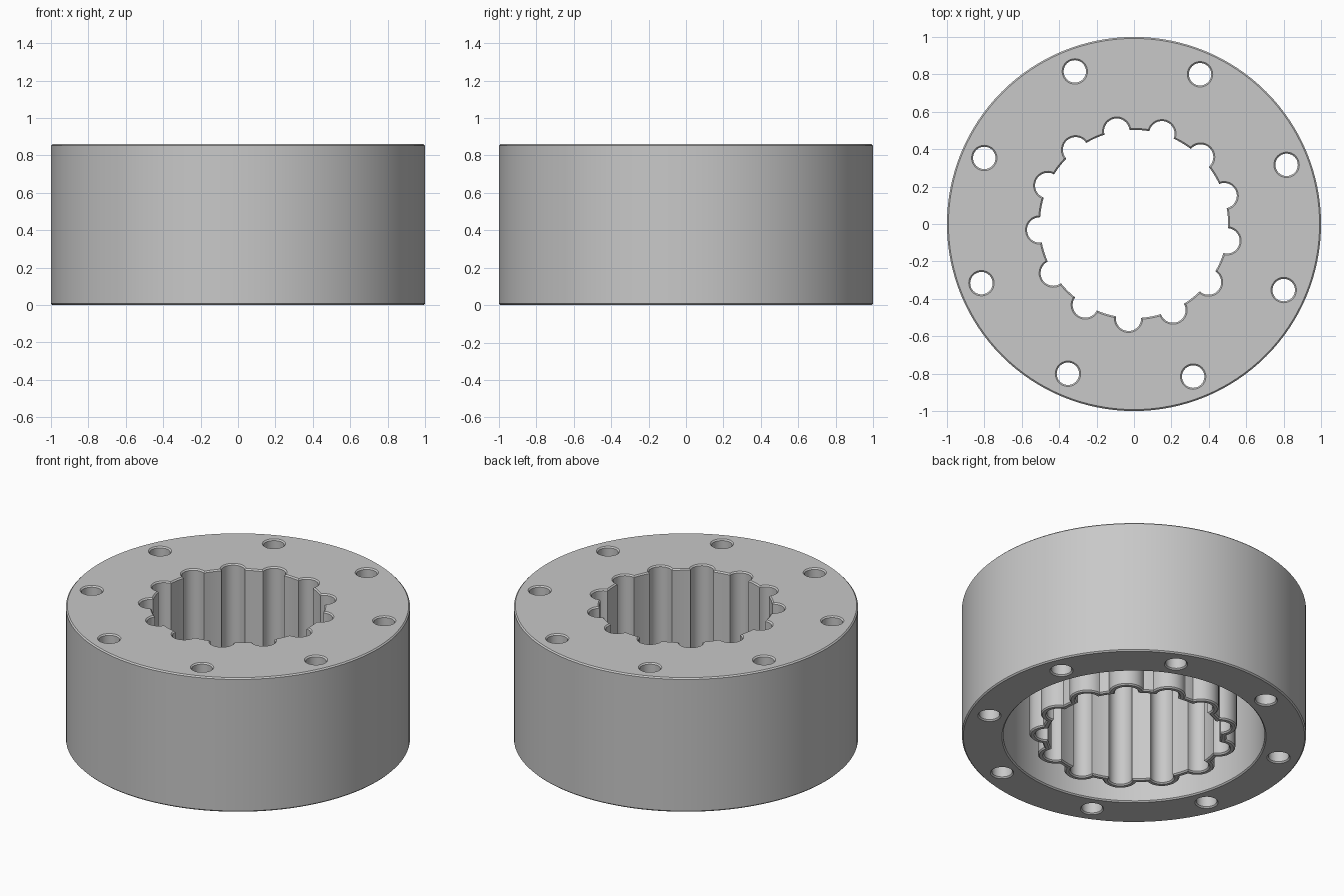
import bpy, bmesh
from math import sin, cos, pi, radians, acos, atan2

cube = bpy.data.objects.get("Cube")
if cube:
    bpy.data.objects.remove(cube, do_unlink=True)

HEIGHT = 0.86
CEILING = 0.66        # top of the annular recess
CHAMFER = 0.008
SLEEVE_WALL = 0.035
LOBES = 13
BOLTS = 8


def circle(radius, count, cx=0.0, cy=0.0):
    steps = [2 * pi * i / count for i in range(count)]
    return [(cx + radius * cos(t), cy + radius * sin(t)) for t in steps]


def lobed(grow):
    """Round bore with scalloped lobes, grown outward by an offset."""
    bore, lobe, centre = 0.503 + grow, 0.068 + grow, 0.505
    half = acos((bore**2 + centre**2 - lobe**2) / (2 * bore * centre))
    sweep = atan2(bore * sin(half), bore * cos(half) - centre)
    pitch = 2 * pi / LOBES
    points = []
    for k in range(LOBES):
        a = radians(183.6) + k * pitch
        for i in range(17):
            t = a + sweep * (i / 8 - 1)
            points.append((centre * cos(a) + lobe * cos(t),
                           centre * sin(a) + lobe * sin(t)))
        for i in range(1, 5):
            t = a + half + (pitch - 2 * half) * i / 5
            points.append((bore * cos(t), bore * sin(t)))
    return points


bm = bmesh.new()


def wall(shape, levels):
    """Skin a contour through (z, offset) levels; return its end edge loops."""
    rings = [[bm.verts.new((x, y, z)) for x, y in shape(d)] for z, d in levels]
    n = len(rings[0])
    for low, high in zip(rings, rings[1:]):
        for i in range(n):
            j = (i + 1) % n
            bm.faces.new((low[i], low[j], high[j], high[i]))
    return [[bm.edges.get((r[i], r[(i + 1) % n])) for i in range(n)]
            for r in (rings[0], rings[-1])]


def cap(loops):
    bmesh.ops.triangle_fill(bm, use_beauty=True, use_dissolve=False,
                            edges=[e for loop in loops for e in loop])


def chamfered(sign):
    return [(0, sign * CHAMFER), (CHAMFER, 0),
            (HEIGHT - CHAMFER, 0), (HEIGHT, sign * CHAMFER)]


# Outer wall and scalloped through bore
outer = wall(lambda d: circle(1 + d, 128), chamfered(-1))
bore = wall(lobed, chamfered(1))

# Bolt holes around the rim
bolts = []
for k in range(BOLTS):
    a = radians(21.2) + k * 2 * pi / BOLTS
    x, y = 0.875 * cos(a), 0.875 * sin(a)
    bolts.append(wall(lambda d: circle(0.06 + d, 32, x, y), chamfered(1)))

# Recess under the top, leaving a thin scalloped sleeve in the middle
recess = wall(lambda d: circle(0.76 + d, 96),
              [(0, CHAMFER), (CHAMFER, 0), (CEILING, 0)])
sleeve = wall(lambda d: lobed(SLEEVE_WALL + d),
              [(0, -CHAMFER), (CHAMFER, 0), (CEILING, 0)])

# Flat faces: top, bottom rim, sleeve rim, recess ceiling
cap([outer[1], bore[1]] + [b[1] for b in bolts])
cap([outer[0], recess[0]] + [b[0] for b in bolts])
cap([sleeve[0], bore[0]])
cap([recess[1], sleeve[1]])
bmesh.ops.recalc_face_normals(bm, faces=bm.faces[:])

mesh = bpy.data.meshes.new("splined_housing")
bm.to_mesh(mesh)
bm.free()
housing = bpy.data.objects.new("splined_housing", mesh)
bpy.context.scene.collection.objects.link(housing)

# Plain grey finish
grey = bpy.data.materials.new("light_grey")
grey.use_nodes = True
colour = (0.58, 0.58, 0.58, 1)
grey.diffuse_color = colour
grey.node_tree.nodes["Principled BSDF"].inputs["Base Color"].default_value = colour
mesh.materials.append(grey)

bpy.ops.object.select_all(action='DESELECT')
housing.select_set(True)
bpy.context.view_layer.objects.active = housing
bpy.ops.object.shade_smooth_by_angle(angle=radians(30))
